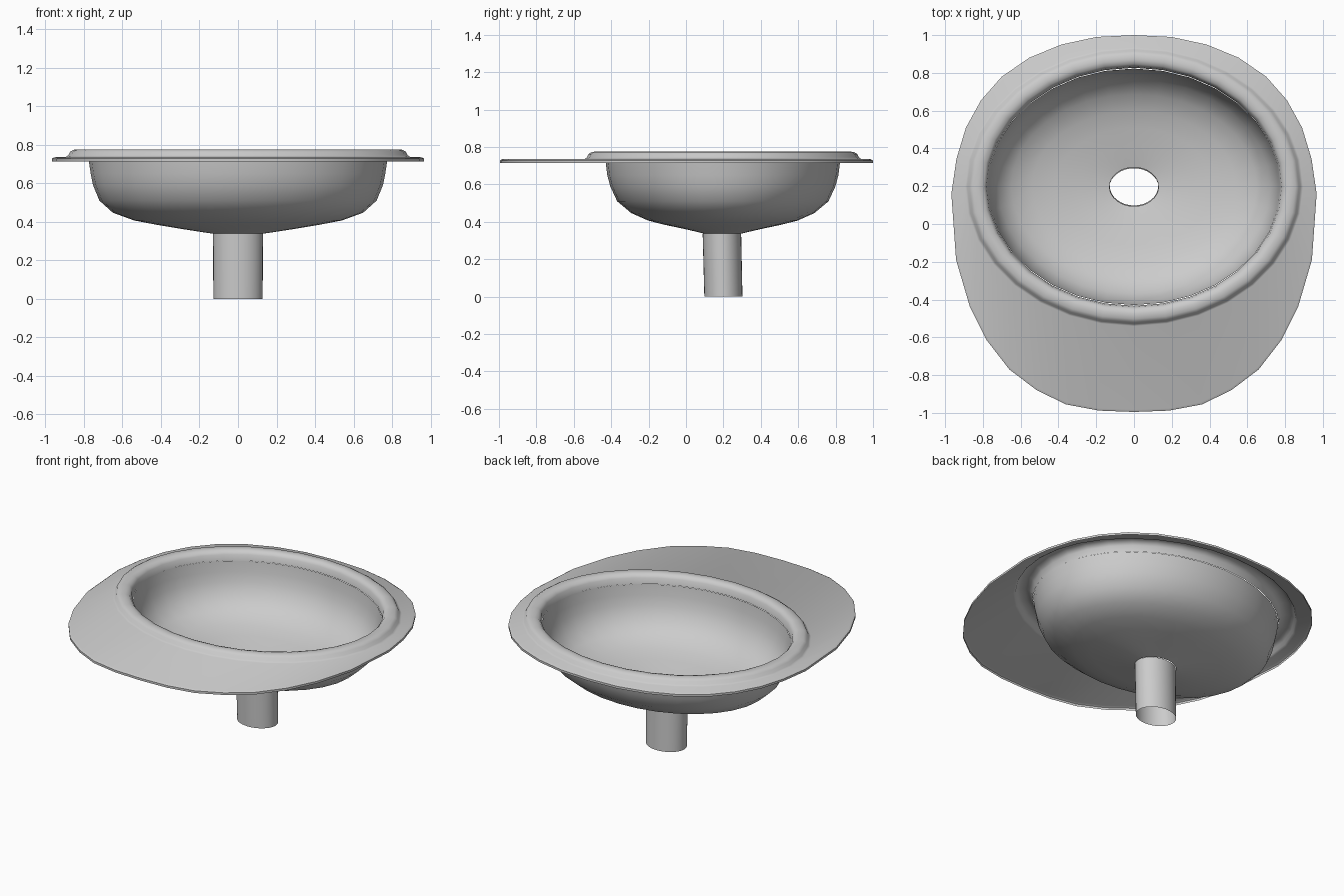
import bpy, bmesh
from math import sin, cos, pi

if "Cube" in bpy.data.objects:
    bpy.data.objects.remove(bpy.data.objects["Cube"])

N = 32
CY = 0.197


def ellipse(rx, ry, z, cy=CY):
    return [(rx * sin(2 * pi * i / N), cy + ry * cos(2 * pi * i / N), z) for i in range(N)]


def loft(name, rings, angle):
    """Skin a stack of rings, listed from the outside inwards/downwards."""
    bm = bmesh.new()
    loops = [[bm.verts.new(p) for p in r] for r in rings]
    for a, b in zip(loops, loops[1:]):
        for i in range(N):
            j = (i + 1) % N
            bm.faces.new((a[i], b[i], b[j], a[j])).normal_flip()
    bm.normal_update()
    for f in bm.faces:
        f.smooth = True
    me = bpy.data.meshes.new(name)
    bm.to_mesh(me)
    bm.free()
    ob = bpy.data.objects.new(name, me)
    bpy.context.collection.objects.link(ob)
    bpy.ops.object.select_all(action='DESELECT')
    ob.select_set(True)
    bpy.context.view_layer.objects.active = ob
    bpy.ops.object.shade_smooth_by_angle(angle=angle)
    return ob


# Right half of the counter outline, back to front
half = [(0, 1), (.2, .99), (.385, .95), (.555, .88), (.70, .78), (.81, .655),
        (.89, .51), (.94, .345), (.967, .16), (.942, -.19), (.87, -.435),
        (.78, -.615), (.66, -.77), (.515, -.88), (.36, -.955), (.185, -.988), (0, -.995)]
outline = half + [(-x, y) for x, y in half[-2:0:-1]]


def deck(z, inset=0.0):
    return [(x * (1 - inset), y * (1 - inset), z) for x, y in outline]


# Deck lip and raised rolled rim
top = [deck(.714), deck(.728), deck(.735, .012)]
top += [ellipse(*r) for r in [
    (.895, .738, .737), (.882, .727, .745), (.873, .718, .763), (.855, .70, .774),
    (.825, .672, .776), (.797, .65, .770), (.782, .637, .752), (.775, .630, .715)]]
loft("counter_rim", top, 1.0)

# Bowl, falling to the drain opening
bowl = [ellipse(*r) for r in [
    (.775, .626, .715), (.765, .618, .65), (.753, .602, .59), (.72, .565, .51),
    (.65, .49, .447), (.54, .40, .407), (.42, .31, .384), (.30, .215, .364),
    (.19, .14, .347), (.13, .103, .338)]]
loft("bowl", bowl, 1.0)

# Drain pipe, open at the bottom
loft("drain_pipe", [ellipse(.13, .103, .338, .192), ellipse(.128, .102, 0, .2)], 1.0)
